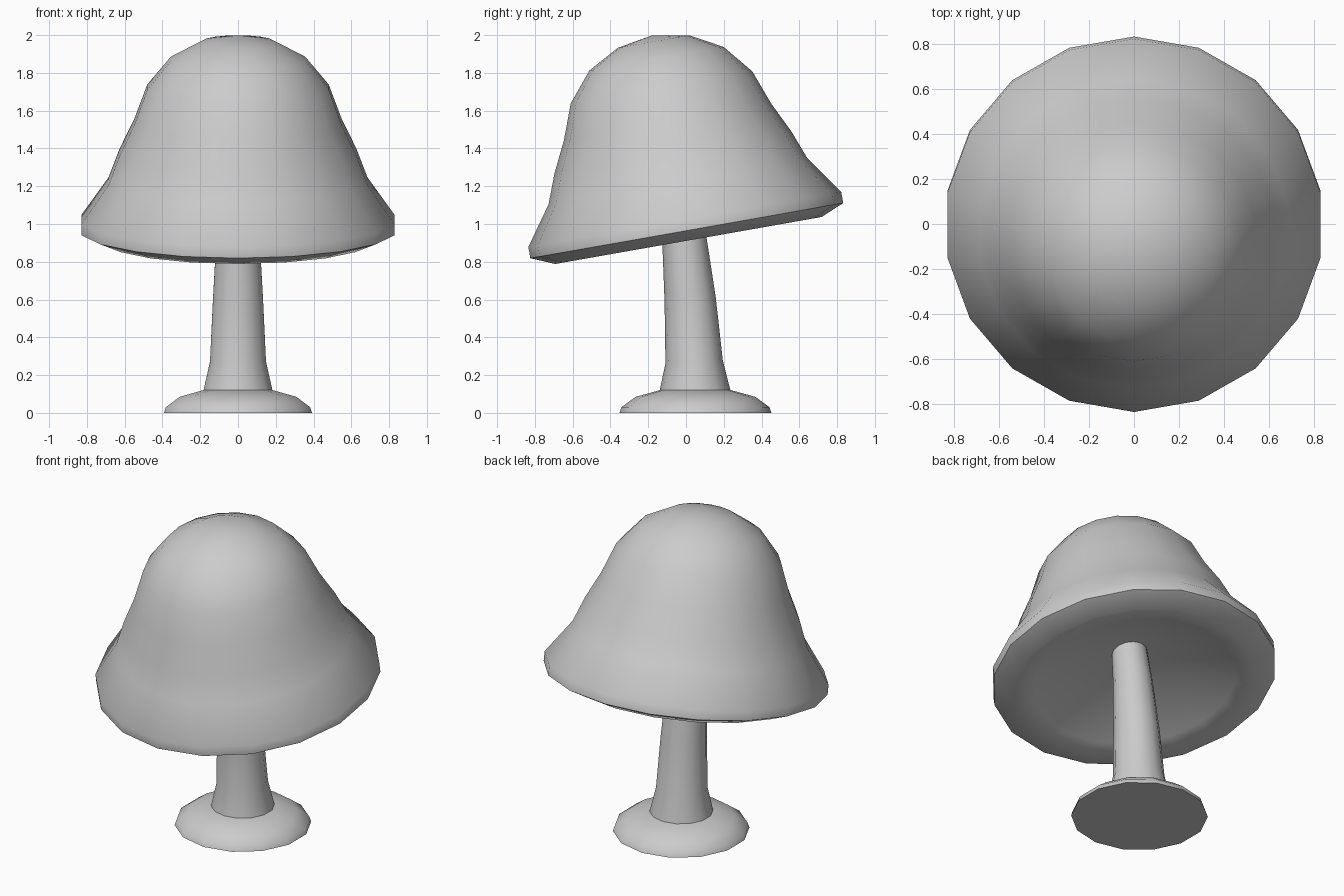
import bpy, bmesh, math
from mathutils import Matrix, Vector

if "Cube" in bpy.data.objects:
    bpy.data.objects.remove(bpy.data.objects["Cube"])


def skin(name, rings, sides, angle, matrix=Matrix()):
    """Closed surface through rings of (radius, y centre, z, tilt degrees); radius 0 is a pole."""
    bm = bmesh.new()
    loops = []
    for r, cy, z, tilt in rings:
        rot = Matrix.Rotation(math.radians(tilt), 3, 'X')
        n = sides if r > 0 else 1
        loop = []
        for i in range(n):
            a = math.pi / 2 + 2 * math.pi * i / n
            p = rot @ Vector((r * math.cos(a), r * math.sin(a), 0))
            loop.append(bm.verts.new(matrix @ (p + Vector((0, cy, z)))))
        loops.append(loop)
    for lo, hi in zip(loops, loops[1:]):
        for i in range(sides):
            j = (i + 1) % sides
            if len(lo) == 1:
                bm.faces.new((lo[0], hi[j], hi[i]))
            elif len(hi) == 1:
                bm.faces.new((lo[i], lo[j], hi[0]))
            else:
                bm.faces.new((lo[i], lo[j], hi[j], hi[i]))
    for end in (loops[0], loops[-1]):
        if len(end) > 1:
            bm.faces.new(end)
    bmesh.ops.recalc_face_normals(bm, faces=bm.faces)
    mesh = bpy.data.meshes.new(name)
    bm.to_mesh(mesh)
    bm.free()
    ob = bpy.data.objects.new(name, mesh)
    bpy.context.collection.objects.link(ob)
    bpy.ops.object.select_all(action='DESELECT')
    ob.select_set(True)
    bpy.context.view_layer.objects.active = ob
    bpy.ops.object.shade_smooth_by_angle(angle=math.radians(angle))
    return ob


# Cap: hollow underside, rim, bell-shaped top, tipped forward
cap_profile = [
    (0, 0.23), (0.6, -0.03), (0.716, -0.053),
    (0.841, 0), (0.841, 0.06), (0.696, 0.265), (0.637, 0.42), (0.557, 0.585),
    (0.488, 0.77), (0.361, 0.924), (0.192, 1.016), (0, 1.05),
]
tip = Matrix.Translation((0, 0.004, 0.965)) @ Matrix.Rotation(math.radians(10), 4, 'X')
skin("cap", [(r, 0, h, 0) for r, h in cap_profile], 18, 50, tip)

# Stem: flared at the base, leaning forward as it rises
skin("stem", [
    (0.19, 0.048, 0.10, 0), (0.187, 0.048, 0.12, 0), (0.152, 0.043, 0.27, 3),
    (0.136, 0.022, 0.6, 5), (0.117, -0.01, 0.93, 8), (0.102, -0.05, 1.22, 10),
], 14, 40)

# Foot: low rounded disc
skin("foot", [
    (0.402, 0.05, 0, 0), (0.392, 0.05, 0.03, 0),
    (0.317, 0.05, 0.085, 0), (0.19, 0.05, 0.12, 0),
], 14, 50)
